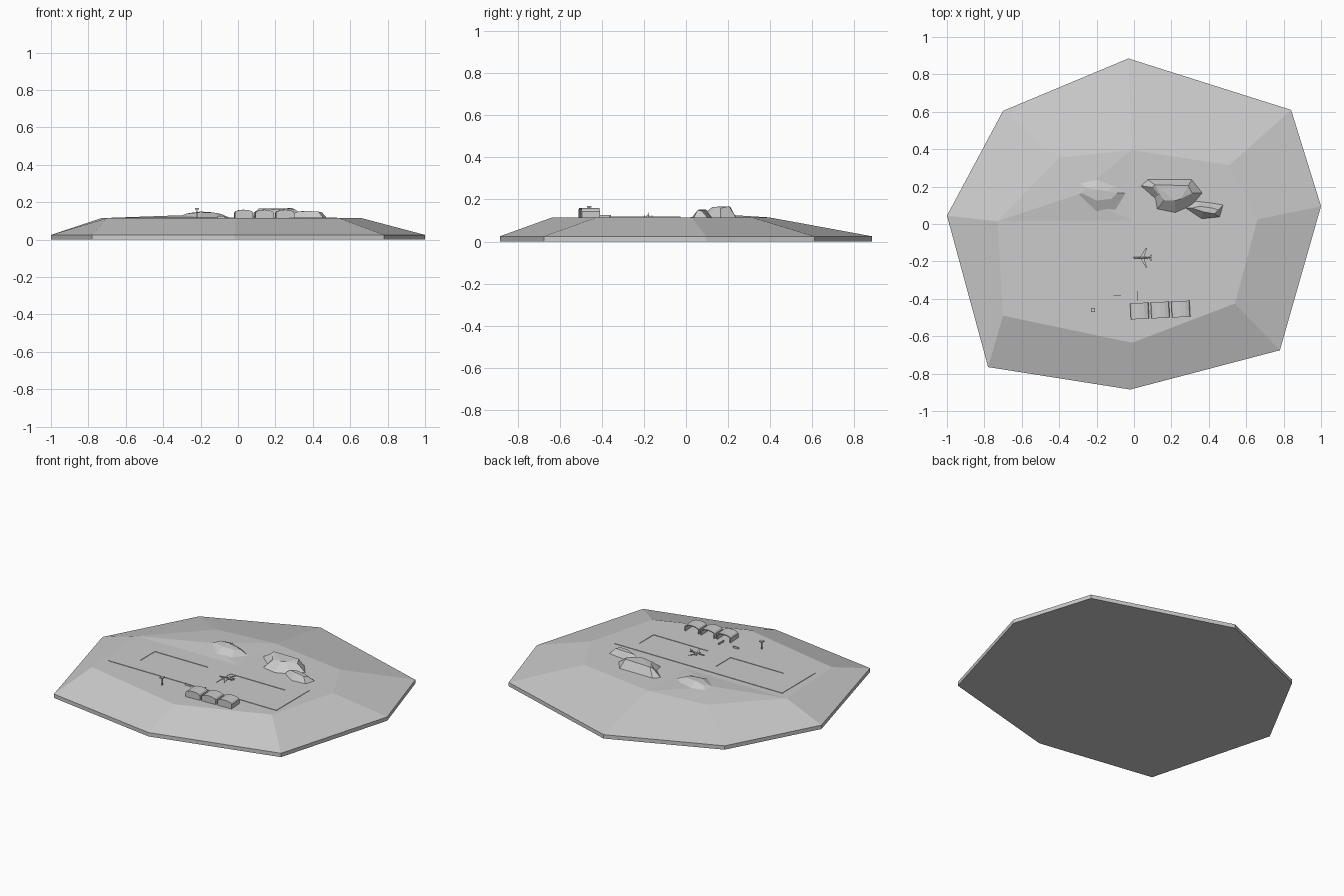
import bpy, bmesh, math
from mathutils import Matrix

if "Cube" in bpy.data.objects:
    bpy.data.objects.remove(bpy.data.objects["Cube"])

Z = 0.115  # plateau height


def finish(name, bm, rot=0, loc=(0, 0, 0)):
    bmesh.ops.remove_doubles(bm, verts=bm.verts, dist=1e-5)
    bmesh.ops.recalc_face_normals(bm, faces=bm.faces)
    me = bpy.data.meshes.new(name)
    bm.to_mesh(me)
    bm.free()
    ob = bpy.data.objects.new(name, me)
    ob.location = loc
    ob.rotation_euler.z = math.radians(rot)
    bpy.context.collection.objects.link(ob)
    return ob


def bridge(bm, a, b):
    n = len(a)
    for i in range(n):
        bm.faces.new((a[i], a[(i + 1) % n], b[(i + 1) % n], b[i]))


def box(bm, cx, cy, cz, sx, sy, sz):
    m = Matrix.Translation((cx, cy, cz)) @ Matrix.Diagonal((sx, sy, sz, 1))
    bmesh.ops.create_cube(bm, size=1, matrix=m)


def prism(bm, pts, z0, z1):
    lo = [bm.verts.new((x, y, z0)) for x, y in pts]
    hi = [bm.verts.new((x, y, z1)) for x, y in pts]
    bridge(bm, lo, hi)
    bm.faces.new(lo[::-1])
    bm.faces.new(hi)


# Island: shore slab, sloping beach and flat plateau with a rising back-left corner
shore = [(-.78, -.76), (-.02, -.88), (.78, -.67), (1, .1),
         (.84, .615), (-.03, .89), (-.70, .61), (-1, .05)]
rim = [(-.70, -.485), (-.01, -.63), (.54, -.42), (.66, .03),
       (.51, .32), (-.01, .40), (-.40, .36), (-.73, .02)]
bm = bmesh.new()
low = [bm.verts.new((x, y, 0)) for x, y in shore]
mid = [bm.verts.new((x, y, .025)) for x, y in shore]
top = [bm.verts.new((x, y, Z)) for x, y in rim]
bm.faces.new(low[::-1])
bridge(bm, low, mid)
bridge(bm, mid, top)
centre = bm.verts.new((-.01, .025, Z))
apex = bm.verts.new((-.31, .16, .130))
bm.faces.new((top[7], top[0], top[1], top[2], top[3], centre))
bm.faces.new((centre, top[3], top[4], top[5]))
corner = [top[5], top[6], top[7], centre]
for i in range(4):
    bm.faces.new((corner[i], corner[(i + 1) % 4], apex))
finish("island", bm)


# Hills: low-poly lofts through a foot outline and a crest outline
def hill(name, foot, crest):
    bm = bmesh.new()
    a = [bm.verts.new((x, y, Z - .005)) for x, y in foot]
    b = [bm.verts.new(p) for p in crest]
    bridge(bm, a, b)
    bm.faces.new(a[::-1])
    bmesh.ops.triangulate(bm, faces=[bm.faces.new(b)])
    finish(name, bm)


hill("left_hill",
     [(-.34, .15), (-.20, .05), (-.09, .06), (-.03, .17), (-.09, .22), (-.20, .27), (-.31, .24)],
     [(-.28, .17, .138), (-.20, .13, .146), (-.12, .14, .143), (-.09, .17, .137),
      (-.14, .18, .146), (-.20, .19, .150), (-.26, .20, .142)])
hill("right_hill",
     [(.03, .21), (.11, .14), (.12, .08), (.22, .06), (.31, .10), (.37, .17), (.31, .245), (.07, .245)],
     [(.10, .20, .155), (.14, .17, .162), (.16, .13, .158), (.22, .13, .164),
      (.25, .14, .165), (.31, .17, .158), (.29, .21, .168), (.11, .215, .166)])
hill("small_rock",
     [(.27, .09), (.36, .03), (.46, .04), (.48, .11), (.42, .12), (.33, .13)],
     [(.31, .09, .148), (.37, .07, .153), (.43, .06, .150), (.45, .08, .145),
      (.42, .09, .150), (.35, .10, .153)])

# Runway and taxiways: thin slab with two rectangular openings
xs = [-.67, -.52, -.14, .02, .41, .53]
ys = [-.36, -.25, -.10, -.02]
bm = bmesh.new()
for i in range(5):
    for j in range(3):
        if (i, j) in ((1, 1), (3, 1)):
            continue
        bm.faces.new([bm.verts.new((x, y, Z)) for x, y in (
            (xs[i], ys[j]), (xs[i + 1], ys[j]), (xs[i + 1], ys[j + 1]), (xs[i], ys[j + 1]))])
bmesh.ops.remove_doubles(bm, verts=bm.verts, dist=1e-5)
ext = bmesh.ops.extrude_face_region(bm, geom=list(bm.faces))
for v in [g for g in ext["geom"] if isinstance(g, bmesh.types.BMVert)]:
    v.co.z += .003
finish("runway", bm)


# Hangars: arched shells, closed at the front, open towards the runway
def arch(w, wall, crown):
    pts = [(-w, 0)]
    for k in range(7):
        t = math.pi * (1 - k / 6)
        pts.append((w * math.cos(t), wall + (crown - wall) * math.sin(t)))
    return pts + [(w, 0)]


for n, cx in enumerate((.03, .14, .25)):
    bm = bmesh.new()
    outer, inner = arch(.049, .028, .045), arch(.042, .026, .039)
    d = .043
    of = [bm.verts.new((x, -d, z)) for x, z in outer]
    ob_ = [bm.verts.new((x, d, z)) for x, z in outer]
    ib = [bm.verts.new((x, d, z)) for x, z in inner]
    inf = [bm.verts.new((x, -d + .006, z)) for x, z in inner]
    for a, b in ((of, ob_), (ob_, ib), (ib, inf)):
        for k in range(len(a) - 1):
            bm.faces.new((a[k], a[k + 1], b[k + 1], b[k]))
    bm.faces.new(of)
    bm.faces.new(inf[::-1])
    finish(f"hangar_{n + 1}", bm, 3, (cx, -.46 + .005 * n, Z))

# Control tower: slim shaft with a cap
bm = bmesh.new()
box(bm, 0, 0, .024, .006, .006, .048)
box(bm, 0, 0, .050, .022, .022, .007)
finish("control_tower", bm, 0, (-.22, -.455, Z))

# Airliner: nose towards -x, swept wings and tail
bm = bmesh.new()
rings = []
for x, r in ((-.050, .001), (-.042, .004), (.022, .004), (.050, .001)):
    rings.append([bm.verts.new((x, r * math.cos(k * math.pi / 3), .010 + r * math.sin(k * math.pi / 3)))
                  for k in range(6)])
for a, b in zip(rings, rings[1:]):
    bridge(bm, a, b)
bm.faces.new(rings[0])
bm.faces.new(rings[-1])
for s in (-1, 1):
    prism(bm, [(-.014, 0), (.018, s * .052), (.025, s * .052), (.008, 0)], .008, .0095)
    prism(bm, [(.034, 0), (.044, s * .018), (.049, s * .018), (.046, 0)], .011, .012)
    box(bm, -.002, s * .018, .006, .012, .004, .004)
fin = [[bm.verts.new((x, y, z)) for x, z in ((.032, .011), (.046, .011), (.052, .024), (.046, .024))]
       for y in (-.0008, .0008)]
bridge(bm, *fin)
bm.faces.new(fin[0])
bm.faces.new(fin[1])
for x, y in ((-.036, 0), (.005, -.006), (.005, .006)):
    box(bm, x, y, .005, .003, .002, .010)
finish("airliner", bm, 0, (.045, -.175, Z))

# Thin upright panels beside the hangars
for name, x, y, sx, sy in (("cross_panel", -.09, -.375, .04, .003),
                           ("long_panel", .02, -.38, .003, .055)):
    bm = bmesh.new()
    box(bm, 0, 0, .006, sx, sy, .012)
    finish(name, bm, 0, (x, y, Z))

# Centre the whole island exactly on y
for o in bpy.context.collection.objects:
    o.location.y -= .005
